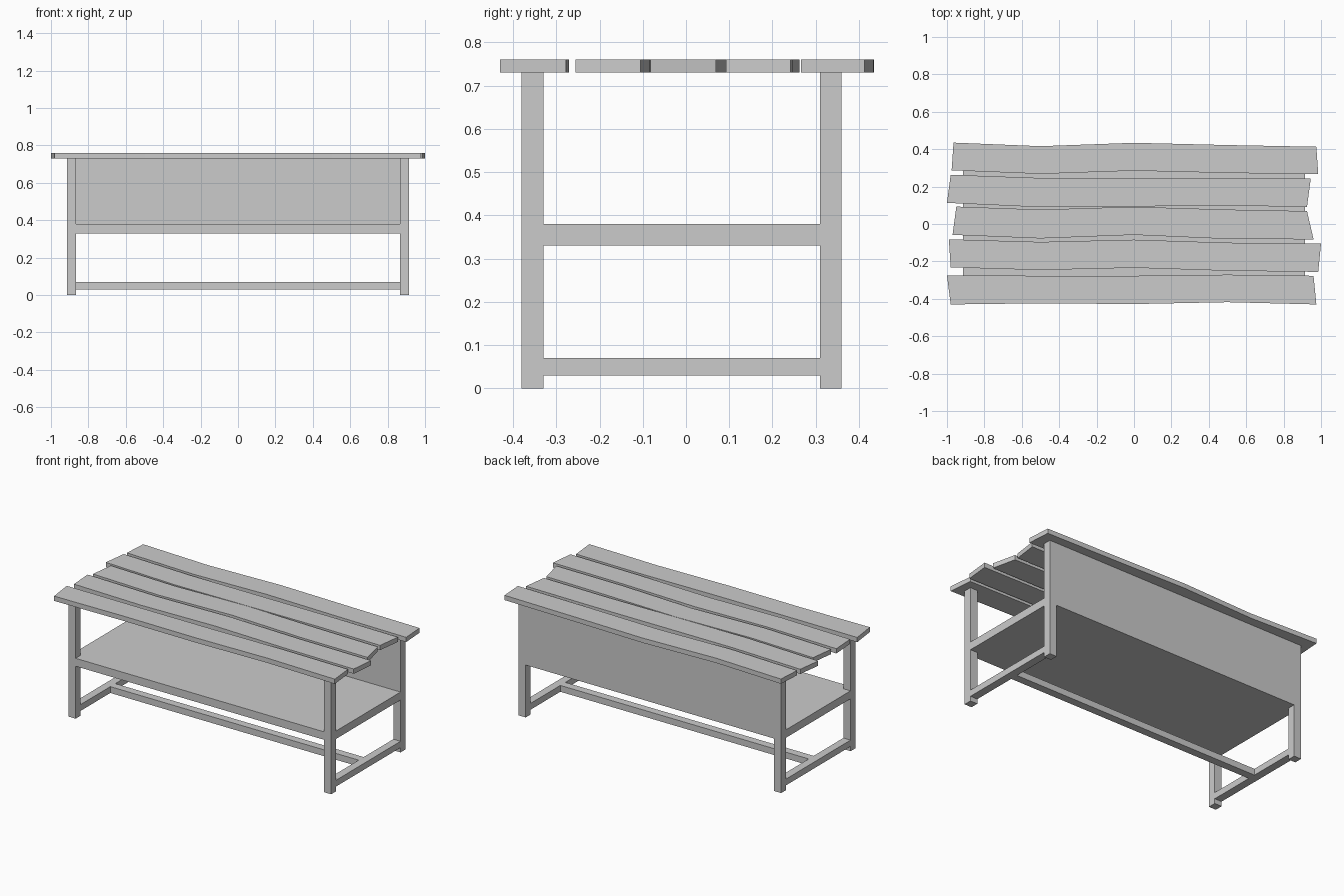
import bpy, bmesh

if "Cube" in bpy.data.objects:
    bpy.data.objects.remove(bpy.data.objects["Cube"])

def box(name, x0, x1, y0, y1, z0, z1):
    bm = bmesh.new()
    bmesh.ops.create_cube(bm, size=1)
    for v in bm.verts:
        v.co.x = x1 if v.co.x > 0 else x0
        v.co.y = y1 if v.co.y > 0 else y0
        v.co.z = z1 if v.co.z > 0 else z0
    return finish(name, bm)

def finish(name, bm):
    bmesh.ops.recalc_face_normals(bm, faces=bm.faces)
    me = bpy.data.meshes.new(name)
    bm.to_mesh(me)
    bm.free()
    ob = bpy.data.objects.new(name, me)
    bpy.context.collection.objects.link(ob)
    return ob

def plank(name, near, far, z0=0.73, z1=0.76):
    # wavy board: near and far edges share five stations along x
    bm = bmesh.new()
    a = [bm.verts.new((x, y, z0)) for x, y in near]
    b = [bm.verts.new((x, y, z0)) for x, y in far]
    faces = [bm.faces.new((a[i], a[i + 1], b[i + 1], b[i])) for i in range(len(a) - 1)]
    ext = bmesh.ops.extrude_face_region(bm, geom=faces, use_keep_orig=True)
    for v in ext["geom"]:
        if isinstance(v, bmesh.types.BMVert):
            v.co.z = z1
    return finish(name, bm)

def edge(x_left, x_right, ys):
    return list(zip((x_left, -0.5, 0, 0.5, x_right), ys))

# uneven table top boards, front to back: (near edge, far edge)
boards = [
    (edge(-0.98, 0.975, (-0.43, -0.424, -0.428, -0.418, -0.43)),
     edge(-1.0, 0.96, (-0.275, -0.277, -0.277, -0.271, -0.277))),
    (edge(-0.98, 0.985, (-0.232, -0.246, -0.234, -0.25, -0.256)),
     edge(-0.99, 1.0, (-0.082, -0.096, -0.084, -0.10, -0.105))),
    (edge(-0.97, 0.96, (-0.058, -0.077, -0.058, -0.08, -0.082)),
     edge(-0.95, 0.925, (0.093, 0.077, 0.092, 0.077, 0.069))),
    (edge(-1.0, 0.925, (0.113, 0.09, 0.094, 0.098, 0.092)),
     edge(-0.98, 0.945, (0.263, 0.246, 0.246, 0.247, 0.242))),
    (edge(-0.975, 0.985, (0.287, 0.268, 0.285, 0.273, 0.266)),
     edge(-0.965, 0.975, (0.435, 0.416, 0.434, 0.422, 0.413))),
]
for i, (near, far) in enumerate(boards):
    plank(f"top_plank_{i + 1}", near, far)

# legs, end rails and low end stretchers
XI, XO = 0.865, 0.915
for side, x0, x1 in (("left", -XO, -XI), ("right", XI, XO)):
    box(f"front_leg_{side}", x0, x1, -0.38, -0.33, 0, 0.73)
    box(f"back_leg_{side}", x0, x1, 0.31, 0.36, 0, 0.73)
    box(f"shelf_rail_{side}", x0, x1, -0.33, 0.31, 0.33, 0.38)
    box(f"end_stretcher_{side}", x0, x1, -0.33, 0.31, 0.03, 0.07)

# shelf, back panel and long stretcher
box("shelf", -XI, XI, -0.38, 0.31, 0.33, 0.38)
box("back_panel", -XI, XI, 0.31, 0.36, 0.33, 0.73)
box("long_stretcher", -XI, XI, -0.035, 0.015, 0.03, 0.07)
